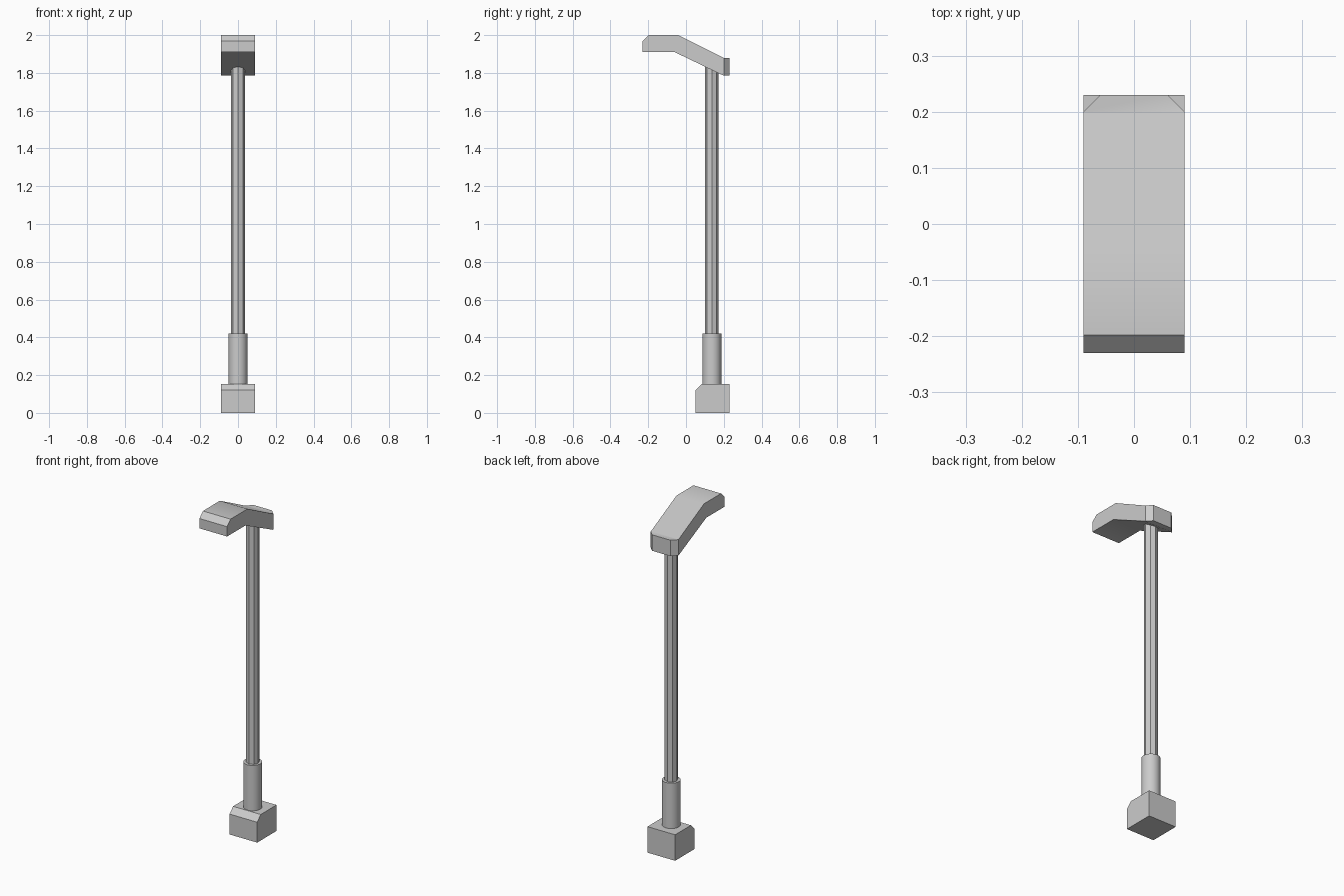
import bpy, bmesh, math
from mathutils import Vector

if "Cube" in bpy.data.objects:
    bpy.data.objects.remove(bpy.data.objects["Cube"])

HALF = 0.09      # half width of base and head
POLE_Y = 0.137   # pole axis


def finish(bm, name, angle=None):
    bmesh.ops.recalc_face_normals(bm, faces=bm.faces[:])
    mesh = bpy.data.meshes.new(name)
    bm.to_mesh(mesh)
    bm.free()
    obj = bpy.data.objects.new(name, mesh)
    bpy.context.collection.objects.link(obj)
    if angle:
        bpy.ops.object.select_all(action='DESELECT')
        obj.select_set(True)
        bpy.context.view_layer.objects.active = obj
        bpy.ops.object.shade_smooth_by_angle(angle=math.radians(angle))
    return obj


def extrude_profile(points):
    """Extrude a side (y, z) outline across the full width."""
    bm = bmesh.new()
    face = bm.faces.new([bm.verts.new((-HALF, y, z)) for y, z in points])
    new = bmesh.ops.extrude_face_region(bm, geom=[face], use_keep_orig=True)['geom']
    verts = [g for g in new if isinstance(g, bmesh.types.BMVert)]
    bmesh.ops.translate(bm, verts=verts, vec=(2 * HALF, 0, 0))
    return bm


def column(name, radius, z0, z1, sides, angle=None):
    bm = bmesh.new()
    bmesh.ops.create_cone(bm, cap_ends=True, segments=sides, radius1=radius,
                          radius2=radius, depth=z1 - z0)
    bmesh.ops.translate(bm, verts=bm.verts[:], vec=(0, POLE_Y, (z0 + z1) / 2))
    return finish(bm, name, angle)


# Base block with chamfered front edge
finish(extrude_profile([(0.05, 0), (0.23, 0), (0.23, 0.153),
                        (0.083, 0.153), (0.05, 0.12)]), "base")

# Round sleeve and octagonal pole
column("sleeve", 0.05, 0.15, 0.42, 16, 30)
column("pole", 0.036, 0.40, 1.85, 8)

# Bent lamp head
bm = extrude_profile([(-0.23, 1.91), (-0.23, 1.968), (-0.198, 2.0), (-0.04, 2.0),
                      (0.198, 1.88), (0.23, 1.88), (0.23, 1.786),
                      (0.198, 1.786), (-0.06, 1.91)])
# Cut off the two rear corners
for side in (-1, 1):
    bmesh.ops.bisect_plane(bm, geom=bm.verts[:] + bm.edges[:] + bm.faces[:],
                           dist=1e-5, plane_co=Vector((side * HALF, 0.2, 1.8)),
                           plane_no=Vector((side, 1, 0)).normalized(),
                           clear_outer=True)
    bmesh.ops.holes_fill(bm, edges=[e for e in bm.edges if e.is_boundary], sides=0)
finish(bm, "lamp_head", 35)
